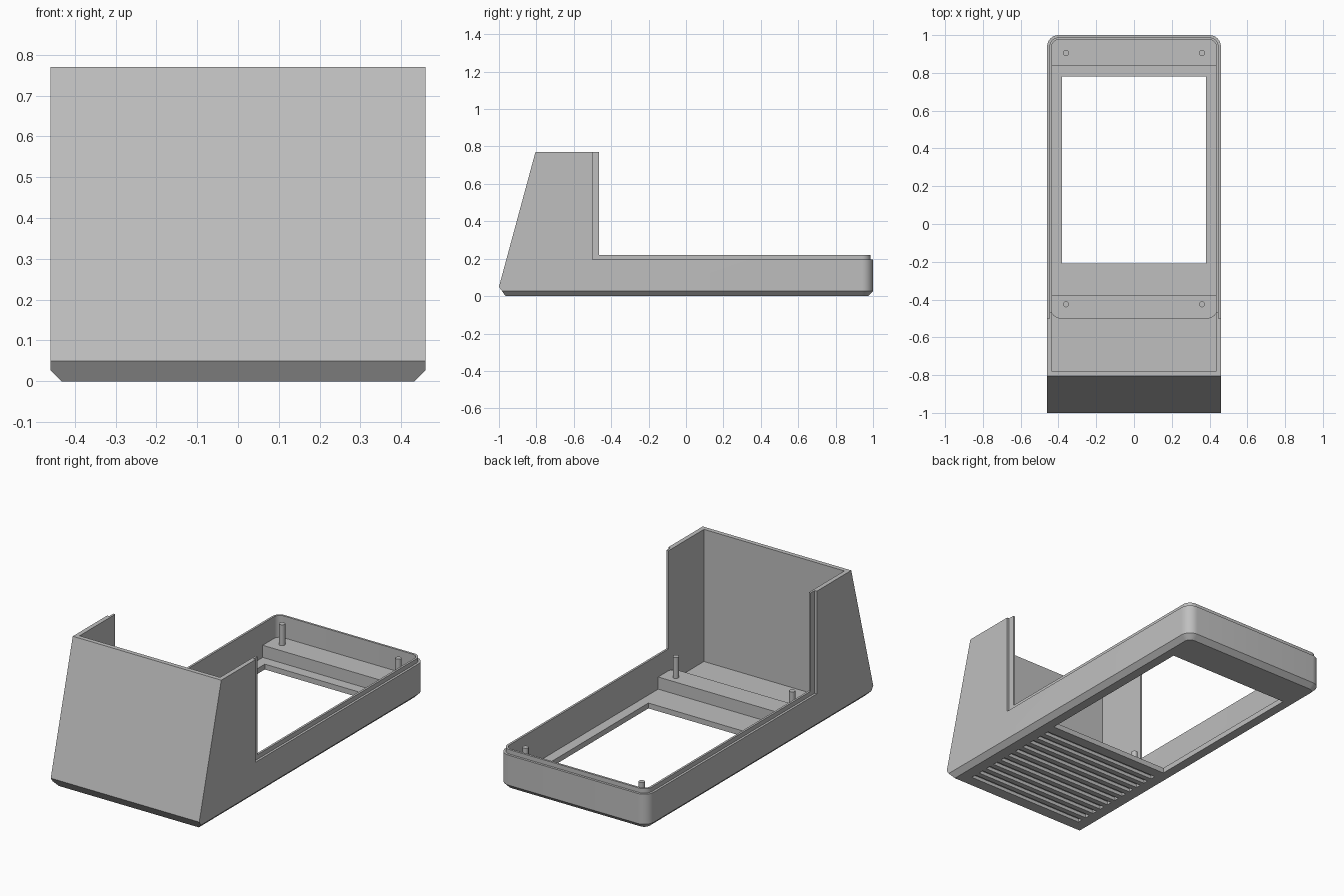
import bpy, bmesh, math

default = bpy.data.objects.get("Cube")
if default:
    bpy.data.objects.remove(default, do_unlink=True)

GREY = (0.52, 0.52, 0.52, 1)
mat = bpy.data.materials.new("plain grey plastic")
mat.use_nodes = True
mat.diffuse_color = GREY
bsdf = mat.node_tree.nodes["Principled BSDF"]
bsdf.inputs["Base Color"].default_value = GREY
bsdf.inputs["Roughness"].default_value = 0.6


def add_object(name, bm):
    bmesh.ops.recalc_face_normals(bm, faces=bm.faces)
    mesh = bpy.data.meshes.new(name)
    bm.to_mesh(mesh)
    bm.free()
    mesh.materials.append(mat)
    obj = bpy.data.objects.new(name, mesh)
    bpy.context.collection.objects.link(obj)
    return obj


def side_prism(name, profile, half, radius=0, front_radius=0, chamfer=0):
    """Extrude a (y, z) profile across x, round upright corners, chamfer the base."""
    bm = bmesh.new()
    face = bm.faces.new([bm.verts.new((-half, y, z)) for y, z in profile])
    ext = bmesh.ops.extrude_face_region(bm, geom=[face])
    moved = [v for v in ext["geom"] if isinstance(v, bmesh.types.BMVert)]
    bmesh.ops.translate(bm, verts=moved, vec=(2 * half, 0, 0))
    ends = [(max(p[0] for p in profile), radius), (min(p[0] for p in profile), front_radius)]
    for y, r in ends:
        if r:
            edges = [e for e in bm.edges
                     if all(abs(v.co.y - y) < 1e-4 for v in e.verts)
                     and abs(e.verts[0].co.z - e.verts[1].co.z) > 1e-4]
            bmesh.ops.bevel(bm, geom=edges, offset=r, segments=8, profile=0.5, affect='EDGES')
    if chamfer:
        front = min(v.co.y for v in bm.verts if v.co.z < 1e-4)
        edges = [e for e in bm.edges
                 if all(v.co.z < 1e-4 for v in e.verts)
                 and not all(v.co.y < front + 1e-4 for v in e.verts)]
        bmesh.ops.bevel(bm, geom=edges, offset=chamfer, segments=1, affect='EDGES')
    return add_object(name, bm)


def block(name, half, y0, y1, z0, z1, **corners):
    return side_prism(name, [(y0, z0), (y1, z0), (y1, z1), (y0, z1)], half, **corners)


def combine(target, tool, operation):
    mod = target.modifiers.new(operation.lower(), 'BOOLEAN')
    mod.operation = operation
    mod.solver = 'EXACT'
    mod.object = tool
    bpy.context.view_layer.objects.active = target
    bpy.ops.object.modifier_apply(modifier=mod.name)
    bpy.data.objects.remove(tool, do_unlink=True)


FLOOR, RIM, LIP, TOP = 0.03, 0.195, 0.22, 0.77

# Outer body: low tray with a sloping tower at the front
case = side_prism("case_body", [(-1, 0.05), (-0.965, 0), (1, 0), (1, RIM),
                                (-0.5, RIM), (-0.5, TOP), (-0.805, TOP)],
                  0.46, radius=0.06, chamfer=0.027)

# Thin locating lip along the rim and up the tower sides
lip = side_prism("lip", [(-0.6, 0.1), (0.987, 0.1), (0.987, LIP), (-0.465, LIP),
                         (-0.465, TOP), (-0.6, TOP)], 0.447, radius=0.047)
combine(case, lip, 'UNION')

# Hollow interior and window through the floor
combine(case, block("cavity", 0.435, -0.78, 0.975, FLOOR, 1, radius=0.035), 'DIFFERENCE')
combine(case, block("window", 0.38, -0.21, 0.78, -0.1, 0.1), 'DIFFERENCE')

# Blind grooves across the underside
for i in range(11):
    y = -0.9 + i * 0.06
    combine(case, block("groove", 0.37, y, y + 0.03, -0.1, 0.019), 'DIFFERENCE')

# Raised ledges carrying the posts
ledges = [block("front_ledge", 0.44, -0.5, -0.375, FLOOR - 0.005, 0.098, front_radius=0.05),
          block("back_ledge", 0.44, 0.84, 0.98, FLOOR - 0.005, 0.098, radius=0.04)]

# Locating posts
posts = []
for end, y in (("front", -0.425), ("back", 0.905)):
    for side, x in (("left", 0.36), ("right", -0.36)):
        bm = bmesh.new()
        bmesh.ops.create_cone(bm, cap_ends=True, segments=20, radius1=0.016,
                              radius2=0.016, depth=0.13)
        bmesh.ops.translate(bm, verts=bm.verts, vec=(x, y, 0.15))
        posts.append(add_object(f"{end}_{side}_post", bm))

# Smooth the rounded corners, keep the edges sharp
bpy.ops.object.select_all(action='DESELECT')
for obj in [case] + ledges + posts:
    obj.select_set(True)
bpy.context.view_layer.objects.active = case
bpy.ops.object.shade_smooth_by_angle(angle=math.radians(30))
